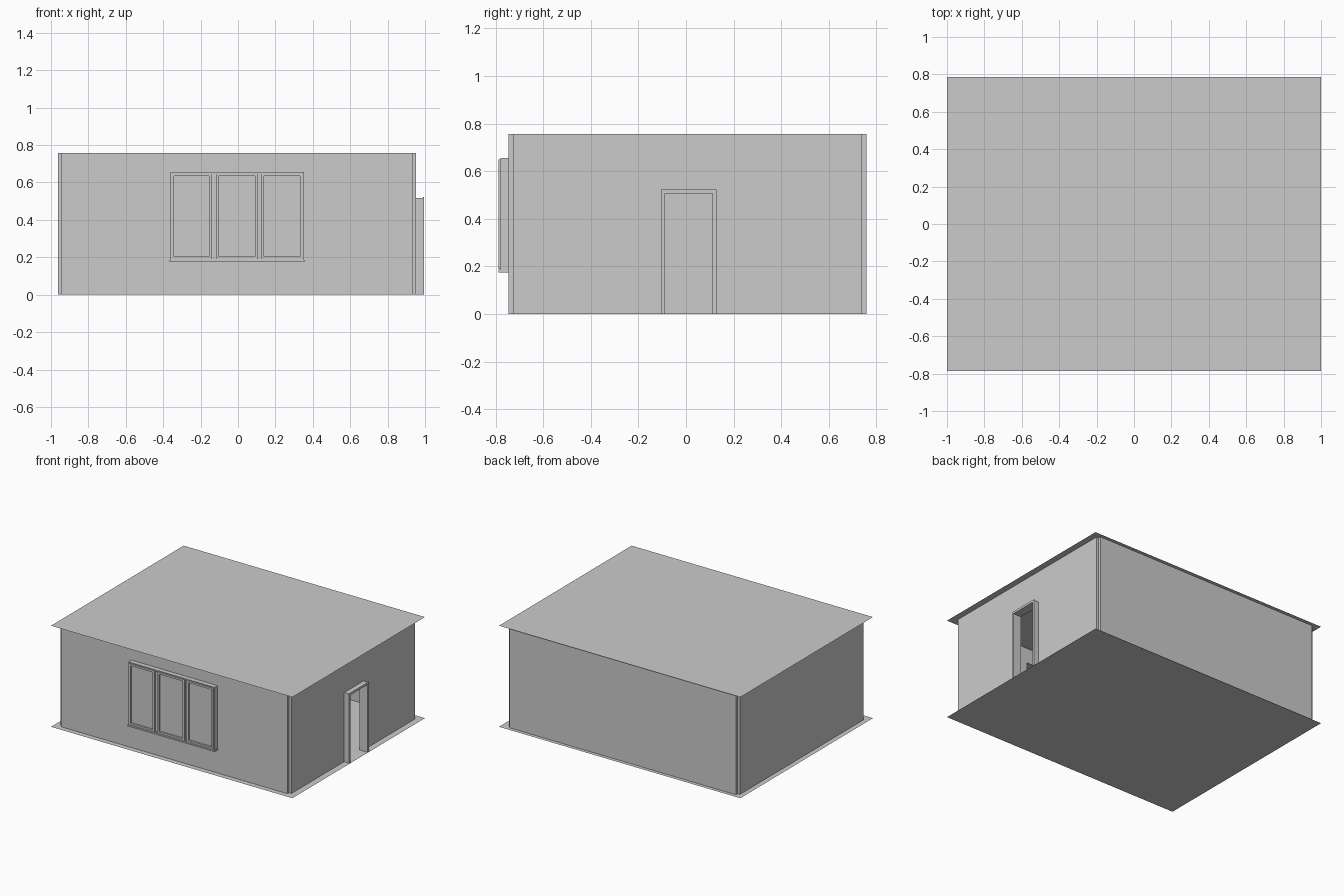
import bpy, bmesh
from mathutils import Vector

if "Cube" in bpy.data.objects:
    bpy.data.objects.remove(bpy.data.objects["Cube"])

H = 0.757                                       # wall height
T = 0.02                                        # wall thickness
X0, X1, Y0, Y1 = -0.963, 0.952, -0.745, 0.757   # outer wall faces


def finish(name, bm):
    bmesh.ops.recalc_face_normals(bm, faces=bm.faces)
    me = bpy.data.meshes.new(name)
    bm.to_mesh(me)
    bm.free()
    ob = bpy.data.objects.new(name, me)
    bpy.context.collection.objects.link(ob)
    return ob


def thicken(bm, offset):
    res = bmesh.ops.extrude_face_region(bm, geom=bm.faces[:], use_keep_orig=True)
    verts = [g for g in res["geom"] if isinstance(g, bmesh.types.BMVert)]
    bmesh.ops.translate(bm, vec=Vector(offset), verts=verts)


def box(name, a, b):
    bm = bmesh.new()
    bmesh.ops.create_cube(bm, size=1)
    for v in bm.verts:
        v.co = [(p + q) / 2 + c * (q - p) for p, q, c in zip(a, b, v.co)]
    return finish(name, bm)


def side_profile(name, pts, x0, x1):
    """Outline in y,z extruded along x."""
    bm = bmesh.new()
    bm.faces.new([bm.verts.new((x0, y, z)) for y, z in pts])
    thicken(bm, (x1 - x0, 0, 0))
    return finish(name, bm)


def ring(name, outer, inner, y0, y1):
    """Rectangle (x0, x1, z0, z1) with a rectangular hole, extruded along y."""
    bm = bmesh.new()
    loops = [[bm.verts.new((x, y0, z)) for x, z in
              ((r[0], r[2]), (r[1], r[2]), (r[1], r[3]), (r[0], r[3]))]
             for r in (outer, inner)]
    o, i = loops
    for k in range(4):
        n = (k + 1) % 4
        bm.faces.new((o[k], o[n], i[n], i[k]))
    thicken(bm, (0, y1 - y0, 0))
    return finish(name, bm)


def arch(y0, y1, top, w, lintel):
    """Upside-down U outline of a door surround."""
    return [(y0, 0), (y0, top), (y1, top), (y1, 0),
            (y1 - w, 0), (y1 - w, top - lintel), (y0 + w, top - lintel), (y0 + w, 0)]


def sheet(name, z):
    bm = bmesh.new()
    bm.faces.new([bm.verts.new((x, y, z)) for x, y in
                  ((-1, -0.785), (1, -0.785), (1, 0.785), (-1, 0.785))])
    ob = finish(name, bm)
    if z > 0 and ob.data.polygons[0].normal.z < 0:
        ob.data.flip_normals()


# Floor and roof sheets
sheet("floor", 0)
sheet("roof", H)

# Walls, with open notches at the corners
box("left_wall", (X0, Y0 + T, 0), (X0 + T, Y1 - T, H))
box("back_wall", (X0 + T, Y1 - T, 0), (X1 - T, Y1, H))
ring("front_wall", (X0 + T, X1 - T, 0, H), (-0.355, 0.345, 0.19, 0.645), Y0, Y0 + T)
ya, yb = Y0 + T, Y1 - T
side_profile("right_wall", [(ya, 0), (ya, H), (yb, H), (yb, 0), (0.12, 0),
                            (0.12, 0.515), (-0.097, 0.515), (-0.097, 0)], X1 - T, X1)

# Door surround passing through the right wall, with a thin lip outside
side_profile("door_frame", arch(-0.103, 0.126, 0.518, 0.014, 0.012), 0.928, 0.988)
side_profile("door_trim", arch(-0.106, 0.129, 0.522, 0.017, 0.016), 0.988, 0.995)

# Window surround and sill
ring("window_surround", (-0.362, 0.352, 0.182, 0.655),
     (-0.352, 0.342, 0.192, 0.645), -0.78, Y0 + T)
box("window_sill", (-0.365, -0.787, 0.175), (0.355, Y0, 0.186))

# Three sashes with panes
for n, (a, b) in enumerate(((-0.355, -0.142), (-0.118, 0.106), (0.126, 0.345)), 1):
    ring(f"sash_{n}", (a, b, 0.19, 0.648), (a + 0.014, b - 0.014, 0.203, 0.634), -0.787, -0.755)
    box(f"pane_{n}", (a + 0.012, -0.773, 0.2), (b - 0.012, -0.767, 0.637))

# Mullions between the sashes
for n, (a, b) in enumerate(((-0.142, -0.118), (0.106, 0.126)), 1):
    box(f"mullion_{n}", (a, -0.772, 0.19), (b, -0.735, 0.648))
